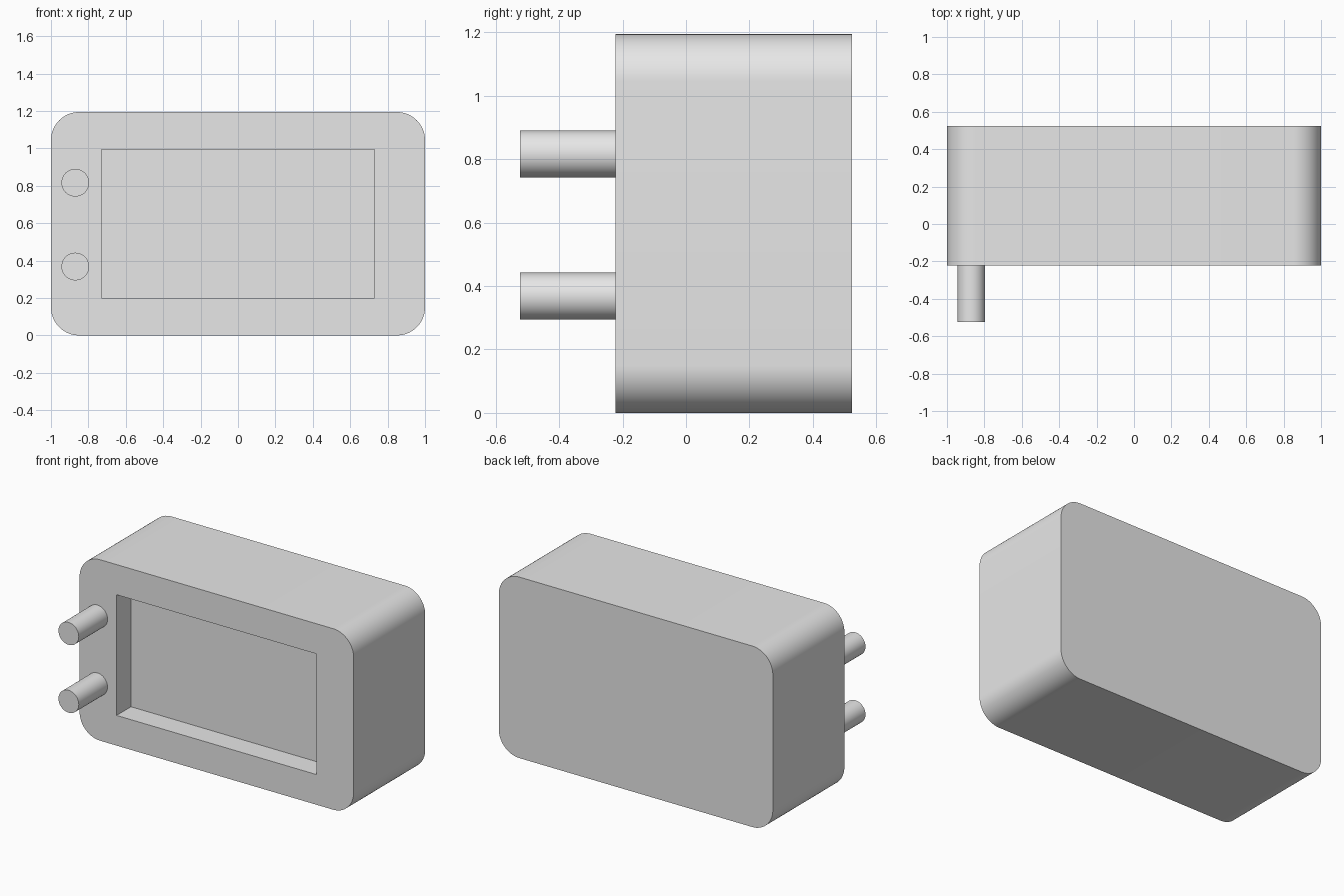
import bpy
import bmesh
import math
from mathutils import Matrix, Vector

cube = bpy.data.objects.get("Cube")
if cube:
    bpy.data.objects.remove(cube, do_unlink=True)

WIDTH, HEIGHT = 2.0, 1.194
FRONT, BACK = -0.223, 0.523
CORNER = 0.15
RECESS_DEPTH = 0.15

grey = bpy.data.materials.new("light_grey")
grey.use_nodes = True
grey.diffuse_color = (0.8, 0.8, 0.8, 1)
grey.node_tree.nodes["Principled BSDF"].inputs["Base Color"].default_value = (0.8, 0.8, 0.8, 1)


def add_object(name, bm):
    mesh = bpy.data.meshes.new(name)
    bm.to_mesh(mesh)
    bm.free()
    mesh.materials.append(grey)
    obj = bpy.data.objects.new(name, mesh)
    bpy.context.collection.objects.link(obj)
    return obj


def box(x0, x1, y0, y1, z0, z1):
    bm = bmesh.new()
    size = Vector((x1 - x0, y1 - y0, z1 - z0))
    middle = Vector((x0 + x1, y0 + y1, z0 + z1)) / 2
    bmesh.ops.create_cube(bm, size=1, matrix=Matrix.Translation(middle) @ Matrix.Diagonal(size.to_4d()))
    return bm


def smooth(obj):
    bpy.ops.object.select_all(action="DESELECT")
    obj.select_set(True)
    bpy.context.view_layer.objects.active = obj
    bpy.ops.object.shade_smooth_by_angle(angle=math.radians(30))


# Casing: box with its four front-to-back edges rounded
bm = box(-WIDTH / 2, WIDTH / 2, FRONT, BACK, 0, HEIGHT)
long_edges = [e for e in bm.edges if abs(e.verts[0].co.y - e.verts[1].co.y) > 0.1]
bmesh.ops.bevel(bm, geom=long_edges, offset=CORNER, segments=16, profile=0.5, affect="EDGES")
casing = add_object("casing", bm)

# Rectangular screen recess cut into the front
cutter = add_object("recess_cutter", box(-0.73, 0.73, FRONT - 0.1, FRONT + RECESS_DEPTH, 0.199, 0.995))
cutter.hide_render = True
cut = casing.modifiers.new("recess", "BOOLEAN")
cut.operation = "DIFFERENCE"
cut.solver = "EXACT"
cut.object = cutter
bpy.context.view_layer.objects.active = casing
bpy.ops.object.modifier_apply(modifier=cut.name)
bpy.data.objects.remove(cutter, do_unlink=True)
smooth(casing)

# Two round pegs standing out of the front, at the model's right
for name, z in (("upper_peg", 0.816), ("lower_peg", 0.368)):
    bm = bmesh.new()
    length = FRONT + 0.523
    place = Matrix.Translation((-0.87, FRONT - length / 2, z)) @ Matrix.Rotation(math.pi / 2, 4, "X")
    bmesh.ops.create_cone(bm, cap_ends=True, segments=48, radius1=0.074, radius2=0.074,
                          depth=length, matrix=place)
    smooth(add_object(name, bm))
